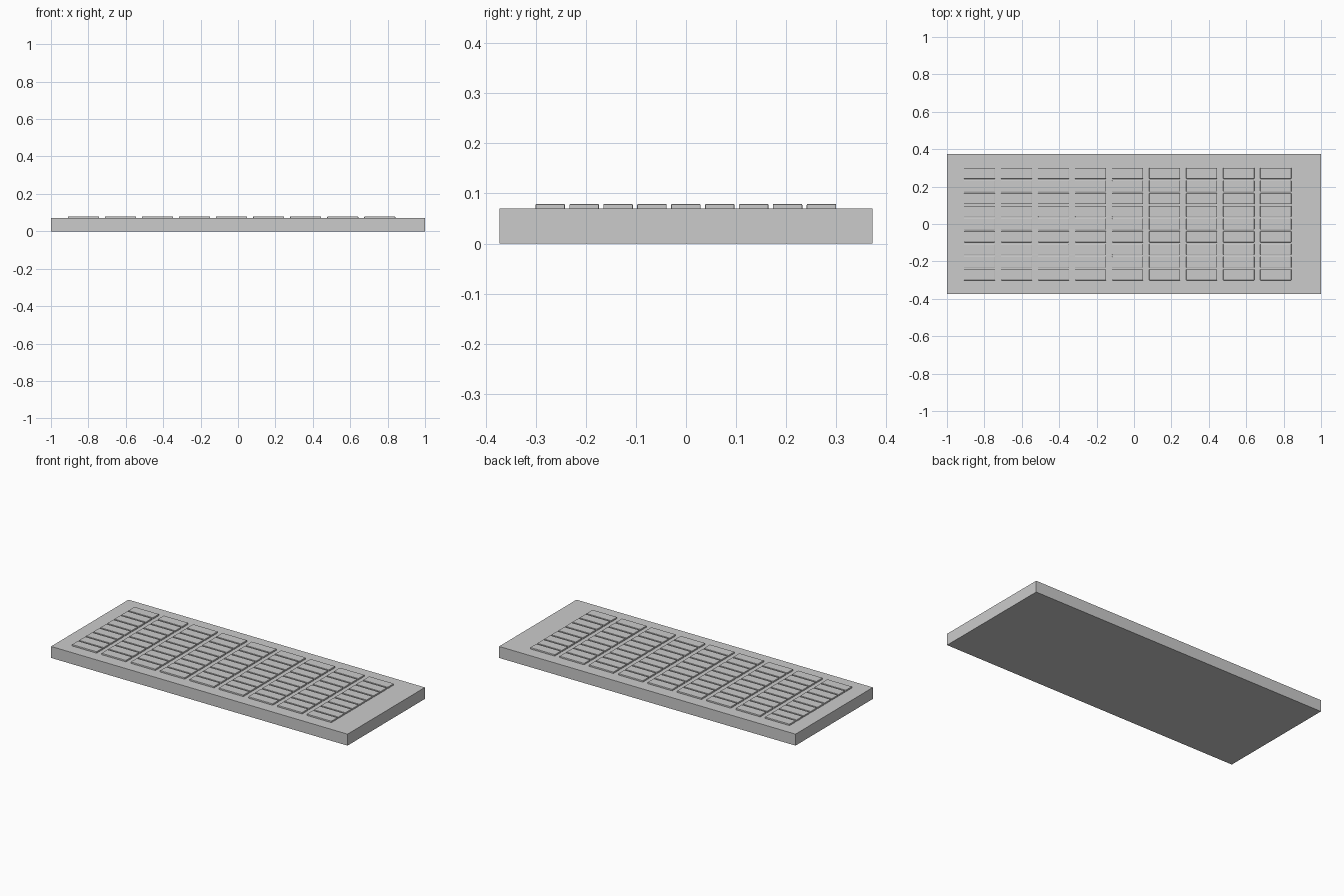
import bpy

if "Cube" in bpy.data.objects:
    bpy.data.objects.remove(bpy.data.objects["Cube"])


def box(name, x0, x1, y0, y1, z0, z1):
    """Axis-aligned box with applied size."""
    bpy.ops.mesh.primitive_cube_add(size=1, location=((x0 + x1) / 2, (y0 + y1) / 2, (z0 + z1) / 2))
    ob = bpy.context.object
    ob.name = ob.data.name = name
    ob.dimensions = (x1 - x0, y1 - y0, z1 - z0)
    bpy.ops.object.transform_apply(location=False, rotation=False, scale=True)
    return ob


def array(ob, name, count, step):
    mod = ob.modifiers.new(name, 'ARRAY')
    mod.count = count
    mod.use_relative_offset = False
    mod.use_constant_offset = True
    mod.constant_offset_displace = step


# Flat slab body
box("body", -1, 1, -0.373, 0.373, 0, 0.07)

# Grid of 9 x 9 low raised pads, closer to the left end
PITCH_X, PITCH_Y = 0.198, 0.0678
pads = box("raised_pads", -0.909, -0.743, -0.301, -0.242, 0.066, 0.079)

# Slightly eased pad edges
bevel = pads.modifiers.new("eased_edges", 'BEVEL')
bevel.width = 0.002
bevel.segments = 2

array(pads, "columns", 9, (PITCH_X, 0, 0))
array(pads, "rows", 9, (0, PITCH_Y, 0))
